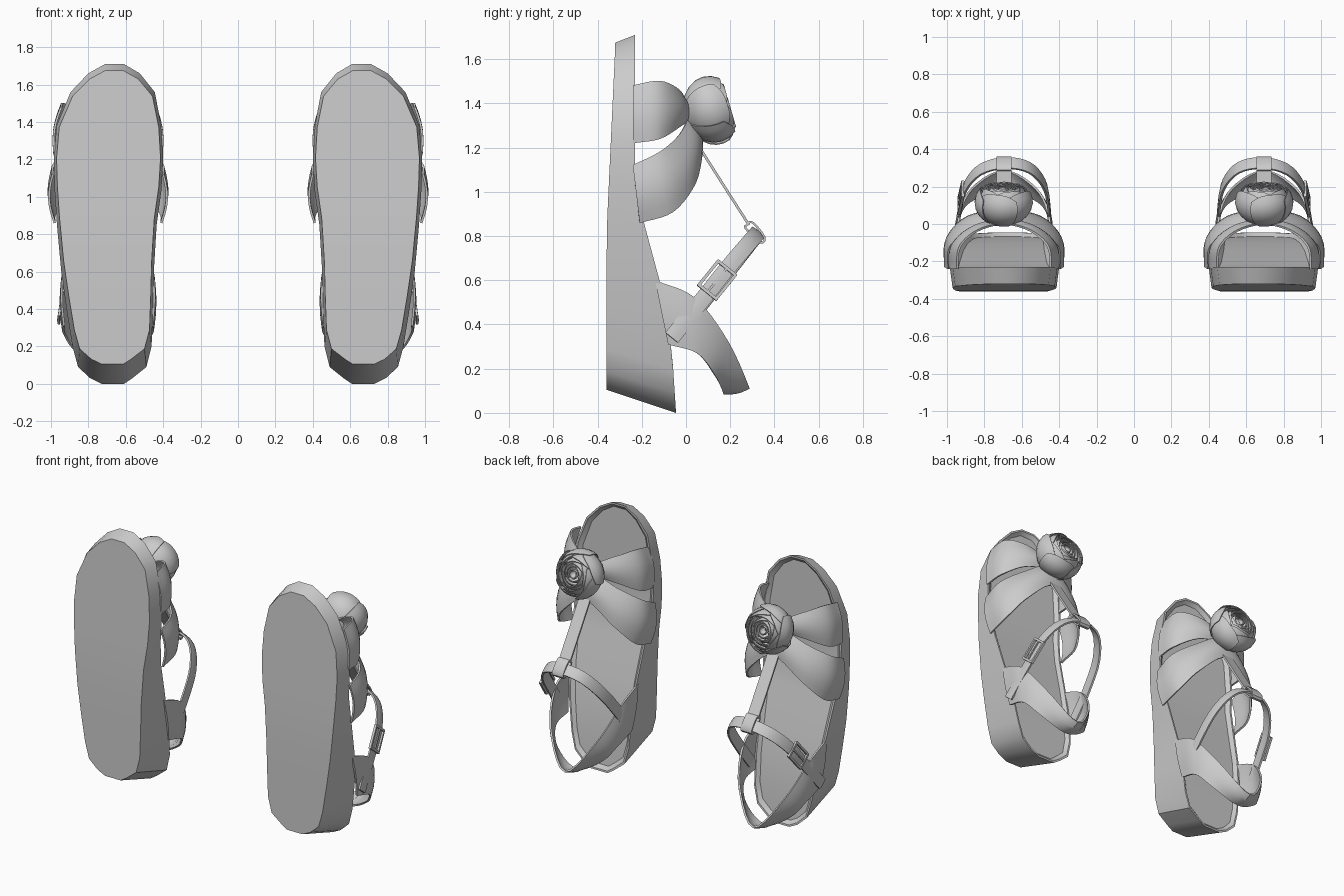
import bpy, bmesh, math
from mathutils import Vector, Matrix

if "Cube" in bpy.data.objects:
    bpy.data.objects.remove(bpy.data.objects["Cube"])

grey = bpy.data.materials.new("warm_grey")
grey.diffuse_color = (0.6, 0.6, 0.6, 1)
grey.use_nodes = True
grey.node_tree.nodes["Principled BSDF"].inputs["Base Color"].default_value = grey.diffuse_color
CX = -0.695  # centre line of one sandal; the other is mirrored across x = 0


def finish(name, bm, thick=0, angle=35):
    """Turn a bmesh into a mirrored, smooth-shaded part."""
    bmesh.ops.recalc_face_normals(bm, faces=bm.faces[:])
    me = bpy.data.meshes.new(name)
    bm.to_mesh(me)
    bm.free()
    me.materials.append(grey)
    ob = bpy.data.objects.new(name, me)
    bpy.context.collection.objects.link(ob)
    if thick:
        m = ob.modifiers.new("thickness", 'SOLIDIFY')
        m.thickness, m.offset = thick, 0
    m = ob.modifiers.new("pair", 'MIRROR')
    m.use_mirror_merge = False
    bpy.ops.object.select_all(action='DESELECT')
    ob.select_set(True)
    bpy.context.view_layer.objects.active = ob
    bpy.ops.object.convert(target='MESH')
    bpy.ops.object.shade_smooth_by_angle(angle=math.radians(angle))
    return ob


def lerp_table(tab, t):
    for (a, va), (b, vb) in zip(tab, tab[1:]):
        if t <= b:
            return va + (vb - va) * max(0, t - a) / (b - a)
    return tab[-1][1]


def spline(pts, n):
    """Smooth curve through the given points, n steps per span."""
    p = [2 * pts[0] - pts[1]] + pts + [2 * pts[-1] - pts[-2]]
    out = []
    for i in range(1, len(p) - 2):
        a, b, c, d = p[i - 1:i + 3]
        for k in range(n):
            t = k / n
            out.append(0.5 * (2 * b + (c - a) * t + (2 * a - 5 * b + 4 * c - d) * t * t
                              + (3 * b - a - 3 * c + d) * t ** 3))
    return out + [pts[-1]]


def add_grid(bm, rows):
    vs = [[bm.verts.new(p) for p in r] for r in rows]
    for a, b in zip(vs, vs[1:]):
        for j in range(len(a) - 1):
            bm.faces.new((a[j], a[j + 1], b[j + 1], b[j]))


def strap(name, one, two, thick, bulge=0.0, steps=5, across=6):
    """Band stretched between two smooth edge curves."""
    A, B = spline(one, steps), spline(two, steps)
    rows = []
    for i, (a, b) in enumerate(zip(A, B)):
        j, k = max(i - 1, 0), min(i + 1, len(A) - 1)
        n = (A[k] + B[k] - A[j] - B[j]).cross(b - a).normalized()
        mid = (a + b) / 2
        if n.dot(mid - Vector((CX, -0.25, mid.z))) < 0:
            n = -n
        rows.append([a.lerp(b, q / across) + n * bulge * math.sin(math.pi * q / across)
                     for q in range(across + 1)])
    bm = bmesh.new()
    add_grid(bm, rows)
    return finish(name, bm, thick)


def arch(name, half, bulge):
    """Symmetric band: rows of (x off upper, x off lower, y, z upper, y, z lower)."""
    rows = [(1, r) for r in half] + [(-1, r) for r in half[-2::-1]]
    up = [Vector((CX + s * r[0], r[2], r[3])) for s, r in rows]
    low = [Vector((CX + s * r[1], r[4], r[5])) for s, r in rows]
    return strap(name, up, low, 0.012, bulge)


# Wedge sole: stations of (z, left x, right x)
STATIONS = [(0.0, -.73, -.61), (.03, -.79, -.565), (.09, -.855, -.49), (.2, -.885, -.462),
            (.4, -.917, -.455), (.6, -.945, -.45), (.85, -.968, -.435), (1.03, -.98, -.41),
            (1.2, -.985, -.4), (1.38, -.97, -.41), (1.56, -.895, -.445), (1.66, -.8, -.525),
            (1.71, -.71, -.61)]
TOP = [(0, -.045), (.35, -.068), (.6, -.12), (.86, -.19), (1.03, -.23), (1.71, -.23)]
BASE = [(0, -.36), (.8, -.36), (1.66, -.32)]


def sole_ring(bm, inset, ytab, dy=0.0, base=False):
    left, right = [], []
    for z, l, r in STATIONS:
        kx = 1 - inset / 0.28
        zz = 0.105 + z * 1.57 / 1.71 if base else 0.86 + (z - 0.86) * (1 - inset / 0.86)
        y = lerp_table(ytab, zz) + dy
        for side, x in ((left, l), (right, r)):
            side.append(bm.verts.new((-0.685 + (x + 0.685) * kx, y, zz)))
    return left, right


def cap(bm, ring):
    l, r = ring
    for i in range(len(l) - 1):
        bm.faces.new((l[i], l[i + 1], r[i + 1], r[i]))


bm = bmesh.new()
rings = [sole_ring(bm, 0.014, BASE, 0, True), sole_ring(bm, 0, TOP),
         sole_ring(bm, 0.012, TOP), sole_ring(bm, 0.035, TOP, -0.02)]
cap(bm, rings[0])
cap(bm, rings[-1])
for a, b in zip(rings, rings[1:]):
    la, lb = a[0] + a[1][::-1], b[0] + b[1][::-1]
    for i in range(len(la)):
        k = (i + 1) % len(la)
        bm.faces.new((la[i], la[k], lb[k], lb[i]))
finish("wedge_sole", bm)

# Two gathered front bands and the heel band
arch("toe_band", [(.25, .285, -.24, 1.48, -.24, 1.22), (.235, .275, -.12, 1.50, -.12, 1.24),
                  (.14, .16, -.035, 1.46, -.025, 1.30), (0, 0, 0, 1.40, 0, 1.32)], 0.02)
arch("instep_band", [(.295, .285, -.24, 1.12, -.21, .86), (.285, .28, -.12, 1.18, -.06, .91),
                     (.165, .19, -.03, 1.26, .04, 1.04), (0, 0, .01, 1.34, .07, 1.18)], 0.025)
arch("heel_band", [(.24, .235, -.14, .60, -.08, .31), (.24, .235, .04, .52, .05, .27),
                   (.17, .165, .19, .32, .13, .17), (0, 0, .285, .115, .17, .09)], 0.01)

# Ankle strap with its loose end on the outer side
W = Vector((0, 0.78, -0.63)) * 0.036
path = [Vector(p) for p in ((-.957, -.065, .34), (-.93, .08, .52), (-.90, .2, .67),
                            (-.82, .29, .775), (-.69, .325, .815), (-.56, .30, .785),
                            (-.48, .21, .67), (-.455, .08, .51), (-.455, -.04, .36))]
strap("ankle_strap", [p + W for p in path], [p - W for p in path], 0.012, 0.004, 4, 3)

# Centre strap, looped around the ankle strap
line = [Vector((CX, y, z)) for y, z in ((.03, 1.25), (.16, 1.045), (.285, .85))]
H = Vector((0.04, 0, 0))
strap("centre_strap", [p - H for p in line], [p + H for p in line], 0.012, 0, 3, 2)
loop = [Vector((CX, y, z)) for y, z in ((.275, .85), (.30, .862), (.355, .795),
                                        (.335, .77), (.27, .835), (.275, .85))]
strap("strap_loop", [p - H for p in loop], [p + H for p in loop], 0.01, 0, 3, 2)

# Buckle: four bars and a prong on the ankle strap
along = Vector((.03, .13, .16)).normalized()
wide = (W - along * W.dot(along)).normalized()
out = along.cross(wide).normalized()
if out.x > 0:
    out = -out
rot = Matrix((along, wide, out)).transposed().to_4x4()
centre = Vector((-.918, .14, .60)) + out * 0.008
bm = bmesh.new()
for a, b, la, lb in ((-.07, 0, .014, .11), (.07, 0, .014, .11), (0, -.05, .15, .014),
                     (0, .05, .15, .014), (0, 0, .14, .01)):
    m = (Matrix.Translation(centre) @ rot @ Matrix.Translation((a, b, 0))
         @ Matrix.Diagonal((la, lb, .016, 1)))
    bmesh.ops.create_cube(bm, size=1, matrix=m)
finish("buckle", bm)

# Rose: nested rings of overlapping cupped petals
axis = Vector((0, 0.96, 0.28))
place = Matrix.Translation((-.70, .118, 1.37)) @ axis.to_track_quat('Z', 'Y').to_matrix().to_4x4()
bm = bmesh.new()
for layer, (R, count, top) in enumerate(((.15, 5, 125), (.128, 5, 130), (.103, 4, 130),
                                         (.078, 4, 128), (.053, 3, 125), (.028, 3, 120))):
    for i in range(count):
        rows = []
        for iv in range(8):
            row = []
            for iu in range(9):
                u = iu / 4 - 1
                phi = math.radians(8 + (top - 8 - 18 * abs(u) ** 3) * iv / 7)
                ang = math.tau * i / count + layer * 0.7 + u * math.pi / count * 1.3
                r = R * (1 + 0.06 * u) * math.sin(phi)
                h = -0.85 * R * math.cos(phi) + 0.55 * (0.15 - R)
                row.append(place @ Vector((r * math.cos(ang), r * math.sin(ang), h)))
            rows.append(row)
        add_grid(bm, rows)
finish("rose", bm, 0.005)
